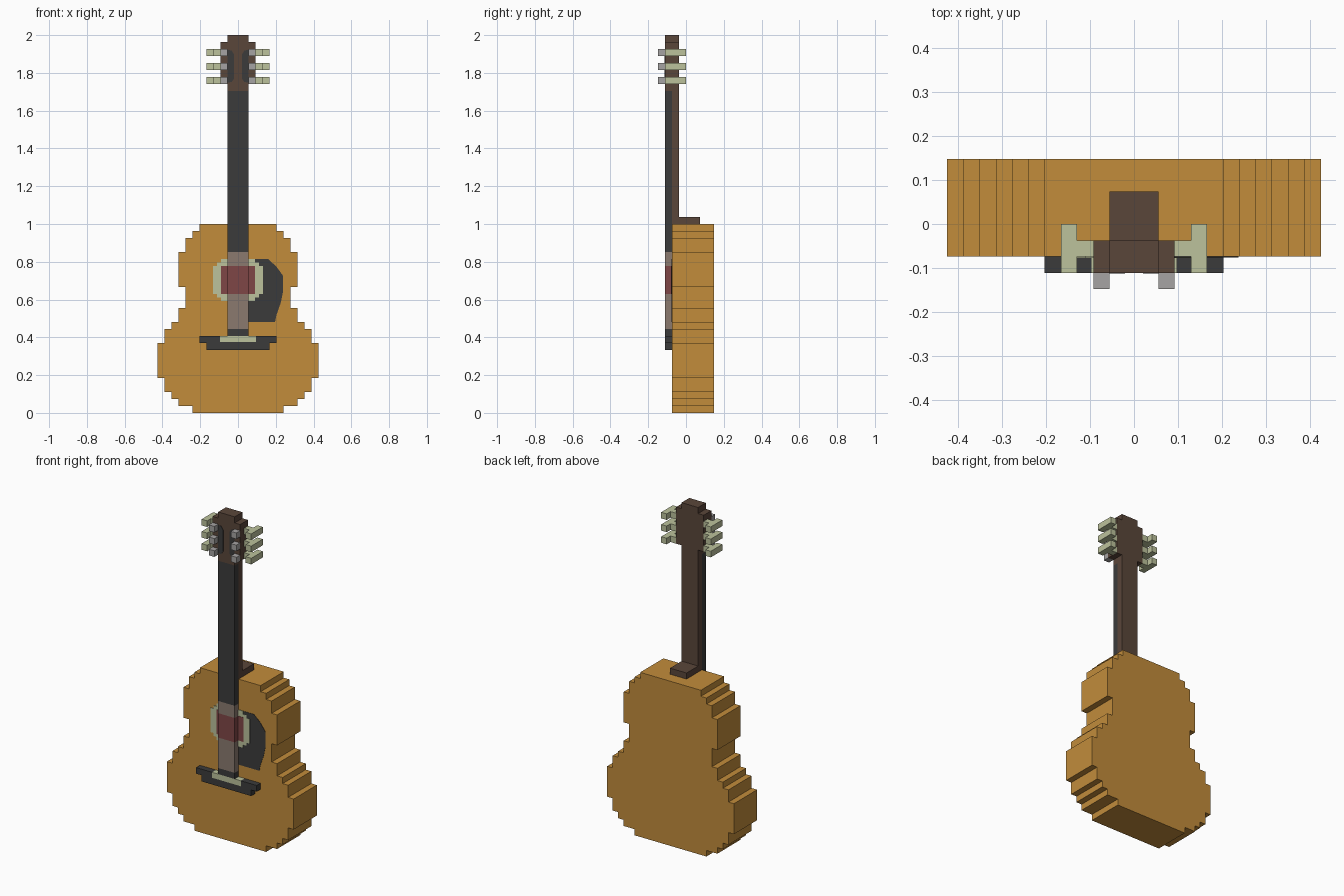
import bpy, bmesh

if "Cube" in bpy.data.objects:
    bpy.data.objects.remove(bpy.data.objects["Cube"])

U = 1 / 27  # block size


def material(name, hex_code):
    def lin(c):
        return c / 12.92 if c <= 0.04045 else ((c + 0.055) / 1.055) ** 2.4
    m = bpy.data.materials.new(name)
    rgb = [lin(int(hex_code[i:i + 2], 16) / 255) for i in (0, 2, 4)]
    m.diffuse_color = (*rgb, 1)
    m.use_nodes = True
    m.node_tree.nodes["Principled BSDF"].inputs["Base Color"].default_value = m.diffuse_color
    return m


WOOD = material("honey_wood", "C28C3B")
DARK = material("charcoal", "3B3B3B")
BROWN = material("dark_brown", "5A463A")
TAUPE = material("grey_brown", "8B7A6F")
RED = material("dull_red", "7F4646")
CREAM = material("pale_cream", "BCC29C")
GREY = material("peg_grey", "A6A4A3")


def extrude(name, outline, y0, y1, mat):
    """Extrude an (x, z) outline from y0 to y1, all in blocks."""
    bm = bmesh.new()
    face = bm.faces.new([bm.verts.new((x * U, y0 * U, z * U)) for x, z in outline])
    back = bmesh.ops.extrude_face_region(bm, geom=[face])
    for v in back["geom"]:
        if isinstance(v, bmesh.types.BMVert):
            v.co.y = y1 * U
    bmesh.ops.recalc_face_normals(bm, faces=bm.faces)
    mesh = bpy.data.meshes.new(name)
    bm.to_mesh(mesh)
    bm.free()
    mesh.materials.append(mat)
    ob = bpy.data.objects.new(name, mesh)
    bpy.context.collection.objects.link(ob)
    return ob


def box(name, x0, x1, y0, y1, z0, z1, mat):
    return extrude(name, [(x0, z0), (x1, z0), (x1, z1), (x0, z1)], y0, y1, mat)


def stepped(rows, z):
    """Symmetric stepped outline from (half width, height) rows."""
    right = []
    for half, height in rows:
        right += [(half, z), (half, z + height)]
        z += height
    return right + [(-x, h) for x, h in reversed(right)]


# Body
extrude("body", stepped([(6.5, 1), (8.5, 1), (9.5, 1), (10.5, 2), (11.5, 5), (10.5, 2),
                         (9.5, 1), (8.5, 2), (7.5, 3), (8.5, 5), (7.5, 2), (6.5, 1),
                         (5.5, 1)], 0), -2, 4, WOOD)

# Painted plates on the body: pickguard, sound hole ring, sound hole
extrude("pickguard", [(1.4, 13), (5.3, 13), (5.5, 14), (6.1, 15.7), (6.43, 17.3),
                      (6.43, 19.6), (5.5, 20.9), (4.3, 22), (1.4, 22)], -2.05, -2, DARK)
extrude("sound_hole_ring", stepped([(2.4, 0.5), (3, 0.5), (3.57, 4), (3, 0.5), (2.4, 0.5)], 16),
        -2.09, -2, CREAM)
box("sound_hole", -2.45, 2.45, -2.13, -2, 17, 21, RED)

# Fingerboard in coloured lengths
for name, z0, z1, mat in [("fingerboard_end", 11, 12, DARK), ("strings_lower", 12, 17, TAUPE),
                          ("strings_over_hole", 17, 21, RED), ("strings_upper", 21, 23, TAUPE),
                          ("fingerboard", 23, 46, DARK)]:
    box(name, -1.5, 1.5, -3, -2, z0, z1, mat)

# Neck and heel
box("neck", -1.5, 1.5, -2, -1, 27, 46, BROWN)
box("heel", -1.5, 1.5, -1, 2, 27, 28, BROWN)

# Bridge with saddle
box("bridge_lower", -4.5, 4.5, -3, -2, 9, 10, DARK)
box("saddle", -2.6, 2.6, -3, -2, 10.1, 11, CREAM)
box("bridge_under_saddle", -2.6, 2.6, -3, -2, 10, 10.1, DARK)

# Headstock
extrude("headstock", stepped([(1.5, 1), (2.5, 6), (1.5, 1)], 46), -3, -1, BROWN)

# Mirrored parts
for side, s in (("left", -1), ("right", 1)):
    box(f"bridge_{side}", s * 2.6, s * 5.5, -3, -2, 10, 11, DARK)
    extrude(f"headstock_slot_{side}",
            [(s * x, z) for x, z in [(1.5, 47.2), (0.9, 47.3), (0.55, 47.8), (0.55, 51.2),
                                     (0.9, 51.8), (1.5, 51.9)]], -3.05, -3, DARK)
    # Tuners: front post, shaft and key
    for i, z in enumerate((47, 49, 51), 1):
        box(f"string_post_{side}_{i}", s * 1.5, s * 2.5, -4, -3, z, z + 1, GREY)
        box(f"tuner_shaft_{side}_{i}", s * 2.5, s * 3.5, -2, -1, z, z + 1, CREAM)
        box(f"tuner_key_{side}_{i}", s * 3.5, s * 4.5, -3, 0, z, z + 1, CREAM)
